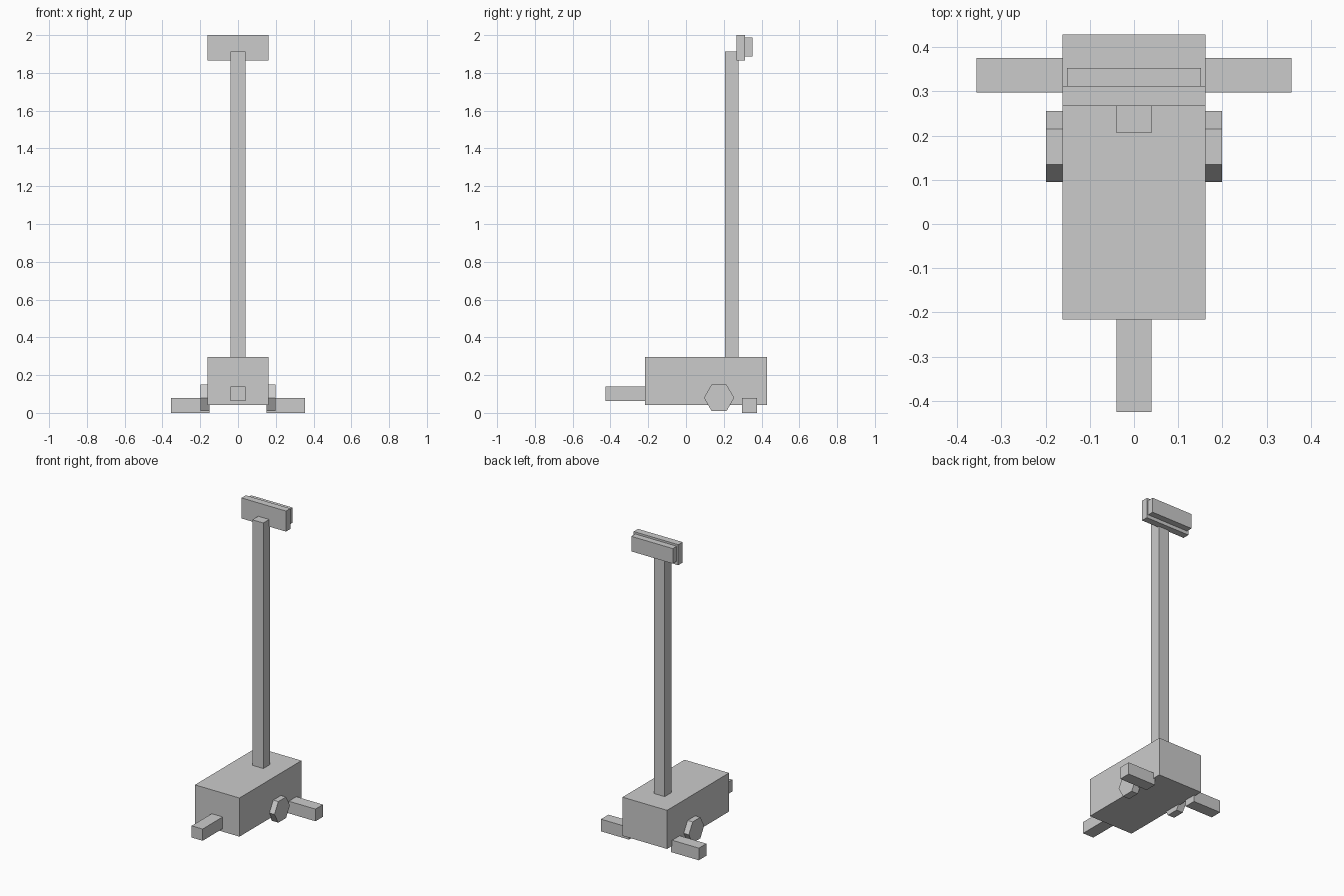
import bpy
import math

cube = bpy.data.objects.get("Cube")
if cube:
    bpy.data.objects.remove(cube, do_unlink=True)

GREY = (0.6, 0.6, 0.6, 1.0)
grey = bpy.data.materials.new("plain grey")
grey.use_nodes = True
grey.diffuse_color = GREY
grey.node_tree.nodes["Principled BSDF"].inputs["Base Color"].default_value = GREY


def finish(name):
    obj = bpy.context.object
    obj.name = name
    obj.data.materials.append(grey)
    return obj


def box(name, x, y, z):
    """Box spanning the given (low, high) range on each axis."""
    spans = (x, y, z)
    bpy.ops.mesh.primitive_cube_add(size=1, location=[(a + b) / 2 for a, b in spans])
    obj = finish(name)
    obj.scale = [b - a for a, b in spans]
    bpy.ops.object.transform_apply(location=False, rotation=False, scale=True)
    return obj


# Base and front bar
box("base", (-0.162, 0.162), (-0.216, 0.428), (0.043, 0.297))
box("front_bar", (-0.04, 0.04), (-0.425, -0.216), (0.063, 0.14))

# Upright post
box("post", (-0.04, 0.04), (0.206, 0.278), (0.297, 1.912))

# Head panel with thinner plate behind it
box("head_panel", (-0.162, 0.162), (0.267, 0.312), (1.865, 2.0))
box("head_back_plate", (-0.151, 0.151), (0.312, 0.353), (1.888, 1.987))

# Hexagonal wheels and stabiliser legs on both sides
for side, sign in (("left", 1), ("right", -1)):
    bpy.ops.mesh.primitive_cylinder_add(
        vertices=6, radius=0.08, depth=0.048,
        location=(sign * 0.175, 0.175, 0.08), rotation=(0, math.pi / 2, 0))
    finish(side + "_wheel")
    box(side + "_leg", sorted((sign * 0.152, sign * 0.356)), (0.297, 0.375), (0.0, 0.08))
